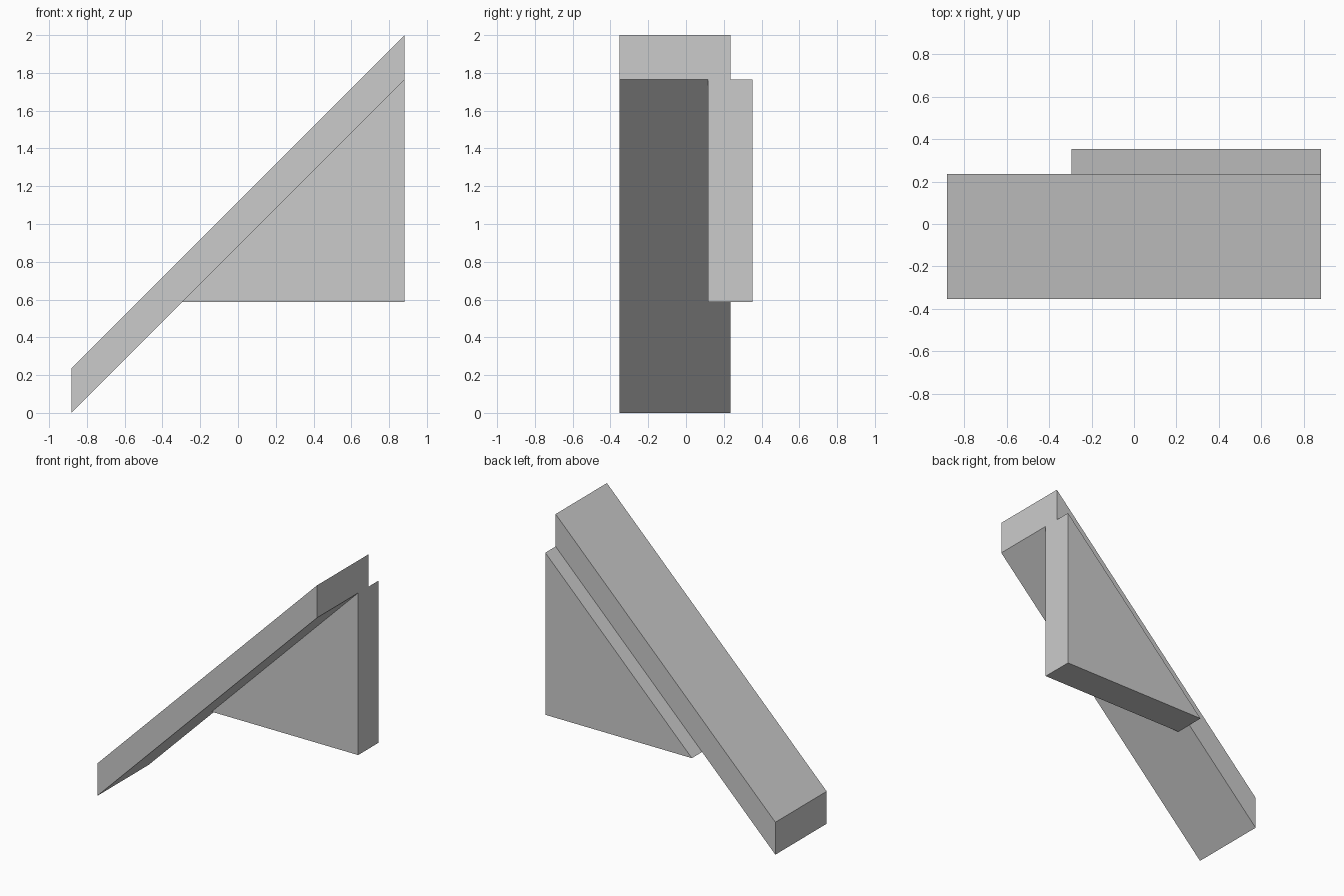
import bpy
import bmesh

cube = bpy.data.objects.get("Cube")
if cube:
    bpy.data.objects.remove(cube, do_unlink=True)

UNIT = 2 / 17  # module that every dimension is a multiple of

grey = bpy.data.materials.new("light_grey")
grey.use_nodes = True
color = (0.6, 0.6, 0.6, 1)
grey.diffuse_color = color
grey.node_tree.nodes["Principled BSDF"].inputs["Base Color"].default_value = color


def extrude_profile(name, profile, y_front, y_back):
    """Extrude an (x, z) outline, given in units, along y."""
    bm = bmesh.new()
    verts = [bm.verts.new((x * UNIT, y_front * UNIT, z * UNIT)) for x, z in profile]
    face = bm.faces.new(verts)
    result = bmesh.ops.extrude_face_region(bm, geom=[face])
    moved = [g for g in result["geom"] if isinstance(g, bmesh.types.BMVert)]
    bmesh.ops.translate(bm, verts=moved, vec=(0, (y_back - y_front) * UNIT, 0))
    bmesh.ops.recalc_face_normals(bm, faces=bm.faces)
    mesh = bpy.data.meshes.new(name)
    bm.to_mesh(mesh)
    bm.free()
    mesh.materials.append(grey)
    obj = bpy.data.objects.new(name, mesh)
    bpy.context.collection.objects.link(obj)
    return obj


# Sloping beam with vertical ends
extrude_profile("sloped_beam", [(-7.5, 0), (7.5, 15), (7.5, 17), (-7.5, 2)], -3, 2)

# Triangular bracket under the beam, offset towards the back
extrude_profile("triangular_bracket", [(-2.5, 5), (7.5, 5), (7.5, 15)], 1, 3)
